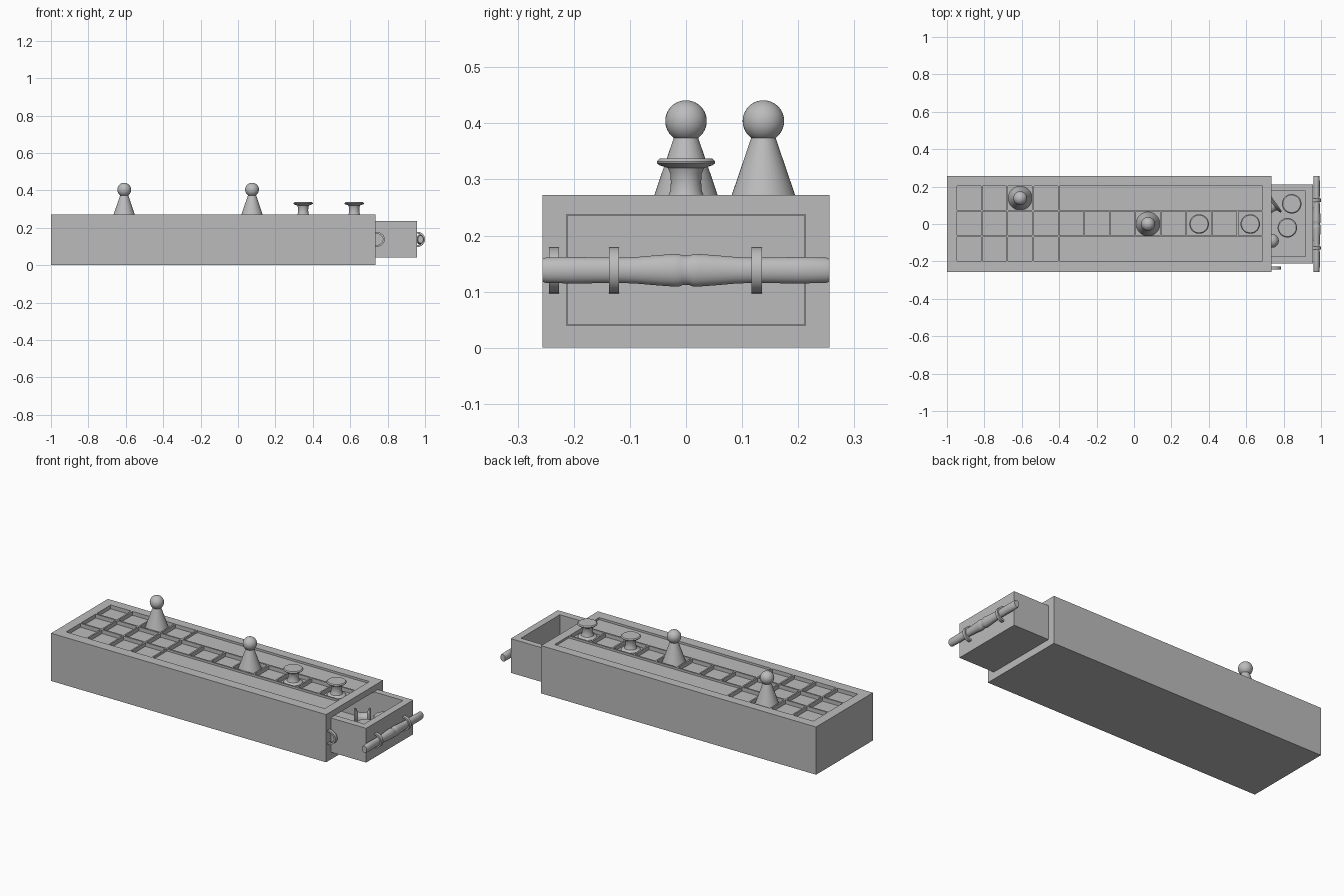
import bpy, bmesh, math
from mathutils import Matrix, Vector

if "Cube" in bpy.data.objects:
    bpy.data.objects.remove(bpy.data.objects["Cube"], do_unlink=True)

grey = bpy.data.materials.new("plain_grey")
grey.use_nodes = True
grey.diffuse_color = (0.5, 0.5, 0.5, 1)
grey.node_tree.nodes["Principled BSDF"].inputs["Base Color"].default_value = (0.5, 0.5, 0.5, 1)


def make_object(name, bm, smooth=False):
    bmesh.ops.recalc_face_normals(bm, faces=bm.faces)
    mesh = bpy.data.meshes.new(name)
    bm.to_mesh(mesh)
    bm.free()
    mesh.materials.append(grey)
    ob = bpy.data.objects.new(name, mesh)
    bpy.context.collection.objects.link(ob)
    if smooth:
        bpy.ops.object.select_all(action='DESELECT')
        ob.select_set(True)
        bpy.context.view_layer.objects.active = ob
        bpy.ops.object.shade_smooth_by_angle(angle=math.radians(35))
    return ob


def add_block(bm, low, high):
    low, high = Vector(low), Vector(high)
    size = Matrix.Diagonal((*(high - low), 1))
    bmesh.ops.create_cube(bm, size=1, matrix=Matrix.Translation((low + high) / 2) @ size)


def block(name, low, high):
    bm = bmesh.new()
    add_block(bm, low, high)
    return make_object(name, bm)


def carve(target, cutter):
    """Subtract the cutter, bake the result and discard the cutter."""
    cutter.hide_render = True
    mod = target.modifiers.new("carve", 'BOOLEAN')
    mod.operation, mod.solver, mod.object = 'DIFFERENCE', 'EXACT', cutter
    bpy.context.view_layer.objects.active = target
    bpy.ops.object.modifier_apply(modifier=mod.name)
    bpy.data.objects.remove(cutter, do_unlink=True)


def add_lathe(bm, profile, segments=40):
    """Spin a radius/height profile around z, with closed ends."""
    rings = []
    for r, z in profile:
        angles = [2 * math.pi * i / segments for i in range(segments)]
        rings.append([bm.verts.new((r * math.cos(a), r * math.sin(a), z)) for a in angles])
    for a, b in zip(rings, rings[1:]):
        for i in range(segments):
            j = (i + 1) % segments
            bm.faces.new((a[i], a[j], b[j], b[i]))
    bm.faces.new(rings[0][::-1])
    bm.faces.new(rings[-1])


# Board body: hollow case with an open end for the drawer
TOP, CELL_FLOOR, PANEL_FLOOR = 0.272, 0.25, 0.26
END = 0.735
PITCH, START, ROW = 1.64 / 12, -0.95, 0.137
HALF = 0.064
body = block("board_case", (-1, -0.256, 0), (END, 0.256, TOP))
carve(body, block("drawer_cavity", (-0.95, -0.213, 0.04), (0.8, 0.213, 0.237)))

# Sunken squares and the two long side panels
bm = bmesh.new()
for row in (-1, 0, 1):
    for col in range(12 if row == 0 else 4):
        x, y = START + (col + 0.5) * PITCH, row * ROW + 0.003
        add_block(bm, (x - HALF, y - HALF, CELL_FLOOR), (x + HALF, y + HALF, 0.3))
    if row:
        y = row * ROW + 0.003
        add_block(bm, (START + 4 * PITCH + 0.004, y - HALF, PANEL_FLOOR),
                  (START + 12 * PITCH - 0.004, y + HALF, 0.3))
carve(body, make_object("square_cutters", bm))

# Drawer, partly pulled out
FLOOR = 0.07
FACE = 0.957
drawer = block("drawer", (-0.7, -0.212, 0.041), (FACE, 0.212, 0.236))
carve(drawer, block("drawer_hollow", (-0.66, -0.173, FLOOR), (0.917, 0.177, 0.3)))

# Playing pieces
PAWN = [(0.064, 0), (0.018, 0.135)]
SPOOL = [(0.046, 0), (0.05, 0.003), (0.05, 0.008), (0.046, 0.012), (0.033, 0.017),
         (0.028, 0.03), (0.027, 0.045), (0.028, 0.06), (0.032, 0.07),
         (0.047, 0.075), (0.052, 0.079), (0.052, 0.082), (0.047, 0.087)]


def place(name, bm, spot, tilt=0, turn=0):
    ob = make_object(name, bm, True)
    ob.matrix_world = (Matrix.Translation(spot) @ Matrix.Rotation(turn, 4, 'Z')
                       @ Matrix.Rotation(tilt, 4, 'Y'))


def pawn(name, spot, tilt=0, turn=0):
    bm = bmesh.new()
    add_lathe(bm, PAWN)
    bmesh.ops.create_uvsphere(bm, u_segments=32, v_segments=20, radius=0.037,
                              matrix=Matrix.Translation((0, 0, 0.154)))
    place(name, bm, spot, tilt, turn)


def spool(name, spot, tilt=0, turn=0):
    bm = bmesh.new()
    add_lathe(bm, SPOOL)
    place(name, bm, spot, tilt, turn)


def column(col):
    return START + (col + 0.5) * PITCH


pawn("pawn_back_row", (column(2), ROW + 0.001, CELL_FLOOR))
pawn("pawn_middle_row", (column(7), 0, CELL_FLOOR))
spool("spool_inner", (column(9), 0, CELL_FLOOR))
spool("spool_outer", (column(11), 0, CELL_FLOOR))
spool("drawer_spool_left", (0.843, 0.108, FLOOR))
spool("drawer_spool_right", (0.82, -0.02, FLOOR))
spool("drawer_spool_lying", (0.69, 0.06, FLOOR + 0.052), math.pi / 2, 0.6)
pawn("drawer_pawn_lying", (0.585, -0.09, FLOOR + 0.064), math.radians(99))

# Turned handle bar: profile mirrored about the middle
half_bar = [(0.026, 0), (0.026, 0.005), (0.029, 0.013), (0.029, 0.022), (0.027, 0.05),
            (0.0235, 0.09), (0.0225, 0.12), (0.0235, 0.2), (0.0225, 0.25), (0.02, 0.256)]
scale_x = 0.75
bar = [(r, -z) for r, z in reversed(half_bar[1:])] + half_bar
bm = bmesh.new()
add_lathe(bm, bar)
bm.transform(Matrix.Translation((0.976, 0, 0.138)) @ Matrix.Diagonal((scale_x, 1, 1, 1))
             @ Matrix.Rotation(math.pi / 2, 4, 'X'))
make_object("handle_bar", bm, True)


# Half-round loops that hold the bar and latch the case
def loop(name, x, y, reach):
    bm = bmesh.new()
    steps, rise, thick, half_width = 20, 0.041, 0.01, 0.009
    sections = []
    for i in range(steps + 1):
        a = math.pi * (i / steps - 0.5)
        corners = []
        for inset, side in ((0, -1), (0, 1), (thick, 1), (thick, -1)):
            corners.append(bm.verts.new((x + (reach - inset) * math.cos(a),
                                         y + side * half_width,
                                         0.138 + (rise - inset) * math.sin(a))))
        sections.append(corners)
    for a, b in zip(sections, sections[1:]):
        for i in range(4):
            j = (i + 1) % 4
            bm.faces.new((a[i], a[j], b[j], b[i]))
    bm.faces.new(sections[0])
    bm.faces.new(sections[-1][::-1])
    make_object(name, bm, True)


loop("handle_loop_right", FACE, -0.128, 0.043)
loop("handle_loop_left", FACE, 0.126, 0.043)
loop("latch_loop", END, -0.235, 0.05)
